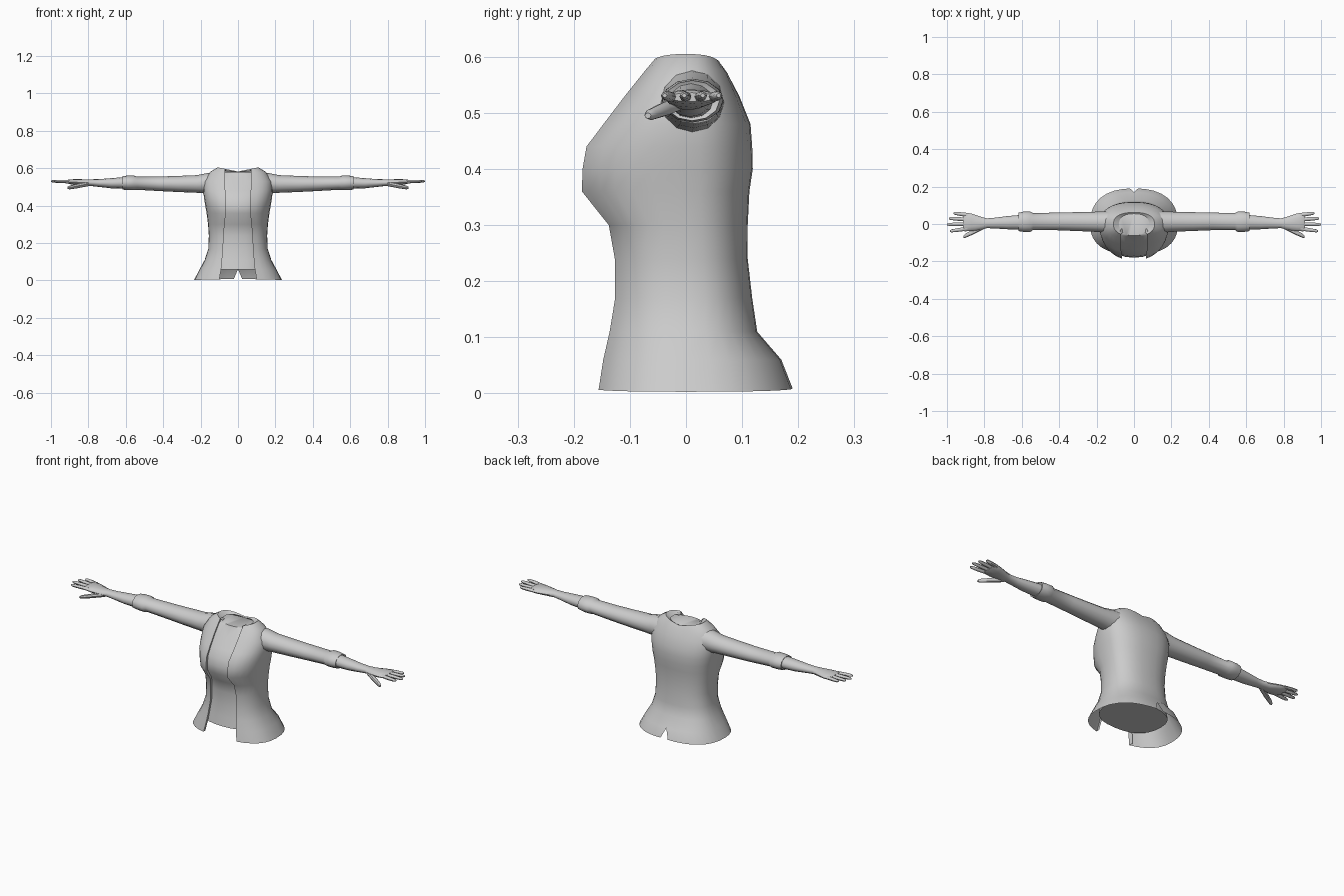
import bpy, bmesh, math
from mathutils import Vector

grey = bpy.data.materials.new("plain grey")
grey.diffuse_color = (0.6, 0.6, 0.6, 1)


def loft(name, parts, closed=True, caps=(True, True)):
    """Skin one or more ring lists into one object, mirrored across x."""
    bm = bmesh.new()
    for rings in parts:
        rows = [[bm.verts.new(p) for p in r] for r in rings]
        n = len(rows[0])
        for a, b in zip(rows, rows[1:]):
            for i in range(n if closed else n - 1):
                j = (i + 1) % n
                bm.faces.new((a[i], a[j], b[j], b[i]))
        for row, cap in zip((rows[0], rows[-1]), caps):
            if cap:
                bm.faces.new(row)
    bmesh.ops.recalc_face_normals(bm, faces=bm.faces)
    me = bpy.data.meshes.new(name)
    bm.to_mesh(me)
    bm.free()
    me.materials.append(grey)
    ob = bpy.data.objects.new(name, me)
    bpy.context.collection.objects.link(ob)
    mod = ob.modifiers.new("mirror", 'MIRROR')
    mod.merge_threshold = 0.001
    bpy.ops.object.select_all(action='DESELECT')
    ob.select_set(True)
    bpy.context.view_layer.objects.active = ob
    bpy.ops.object.shade_smooth_by_angle(angle=math.radians(45))
    return ob


def half_ring(z, a, yf, yb, drop=0, x0=0, n=2.4, seg=14):
    """Half of a rounded cross-section, from the front round to the back."""
    t0 = math.asin((x0 / a) ** (n / 2))
    pts = []
    for i in range(seg + 1):
        t = t0 + (math.pi - t0) * i / seg
        x = a * max(0, math.sin(t)) ** (2 / n)
        c = math.cos(t)
        y = (yf if c > 0 else yb) * abs(c) ** (2 / n)
        if i == seg:
            x = 0
        pts.append(Vector((x, y, z - drop * (1 - x / a))))
    return pts


def oval(x, y, z, ry, rz, n=12):
    return [Vector((x, y + ry * math.cos(2 * math.pi * i / n),
                    z + rz * math.sin(2 * math.pi * i / n))) for i in range(n)]


# height, half width, front, back, centre drop, half opening
BODY = [
    (0.003, 0.235, -0.165, 0.190, -0.006, 0.100),
    (0.06, 0.205, -0.157, 0.170, 0, 0.090),
    (0.11, 0.178, -0.147, 0.127, 0, 0.085),
    (0.17, 0.159, -0.138, 0.118, 0, 0.080),
    (0.24, 0.156, -0.138, 0.110, 0, 0.077),
    (0.30, 0.160, -0.147, 0.110, 0, 0.072),
    (0.36, 0.168, -0.194, 0.113, 0, 0.065),
    (0.40, 0.175, -0.192, 0.119, 0, 0.065),
    (0.44, 0.182, -0.184, 0.118, 0, 0.065),
    (0.48, 0.186, -0.153, 0.115, 0, 0.068),
    (0.53, 0.183, -0.114, 0.095, 0, 0.070),
    (0.58, 0.150, -0.080, 0.075, 0.012, 0.070),
    (0.605, 0.110, -0.065, 0.062, 0.022, 0.070),
    (0.588, 0.080, -0.060, 0.055, 0.008, 0.060),
]

# Open jacket with folded front edges and a slit at the back hem
jacket = []
for k, (z, a, yf, yb, drop, x0) in enumerate(BODY):
    ring = half_ring(z, a, yf, yb, drop, x0)
    if k == 0:
        ring[-1].x = 0.022
    lip = ring[0] + Vector((0.004, 0.022, 0))
    jacket.append([lip] + ring)
loft("jacket", [jacket], closed=False, caps=(False, False))

# Closed shirt body inside the jacket
shirt = []
for z, a, yf, yb, drop, x0 in BODY[1:-2]:
    shirt.append(half_ring(z, min(a - 0.012, 0.168), yf + 0.014,
                           min(yb - 0.008, 0.125), drop))
shirt.append(half_ring(0.58, 0.082, -0.062, 0.056))
loft("shirt", [shirt], closed=False)

# Sleeve with a rolled cuff
SLEEVE = [(0.10, 0.010, 0.520, 0.060, 0.062), (0.17, 0.011, 0.519, 0.056, 0.054),
          (0.22, 0.012, 0.516, 0.053, 0.047), (0.32, 0.013, 0.516, 0.050, 0.043),
          (0.42, 0.014, 0.517, 0.047, 0.039), (0.54, 0.013, 0.520, 0.045, 0.035),
          (0.555, 0.012, 0.522, 0.055, 0.039), (0.59, 0.012, 0.522, 0.054, 0.039),
          (0.617, 0.011, 0.522, 0.049, 0.036), (0.612, 0.011, 0.522, 0.036, 0.028)]
loft("sleeve", [[oval(*r) for r in SLEEVE]])

# Forearm and palm
HAND = [(0.59, 0.010, 0.522, 0.040, 0.032), (0.68, 0.007, 0.520, 0.035, 0.027),
        (0.74, 0.005, 0.521, 0.029, 0.021), (0.785, 0.004, 0.523, 0.026, 0.018),
        (0.82, 0.004, 0.523, 0.035, 0.018), (0.87, 0.009, 0.526, 0.047, 0.016),
        (0.905, 0.011, 0.528, 0.050, 0.012), (0.913, 0.011, 0.528, 0.044, 0.008)]
loft("forearm_and_palm", [[oval(*r) for r in HAND]])


# Fingers and thumb
def finger(p, q, r):
    p, q = Vector(p), Vector(q)
    rings = []
    for f, s in ((0, 1), (0.5, 1), (0.9, 0.8), (1, 0.4)):
        c = p.lerp(q, f)
        rings.append(oval(c.x, c.y, c.z, r * s, r * s * 0.9, 8))
    return rings


digits = [finger((0.89, y0, 0.528), (tip, y1, 0.531), 0.010)
          for y0, y1, tip in ((0.048, 0.058, 0.965), (0.024, 0.030, 0.99),
                              (0.000, -0.003, 1.0), (-0.025, -0.038, 0.985))]
loft("fingers", digits)
loft("thumb", [finger((0.80, -0.012, 0.517), (0.912, -0.068, 0.495), 0.014)])
